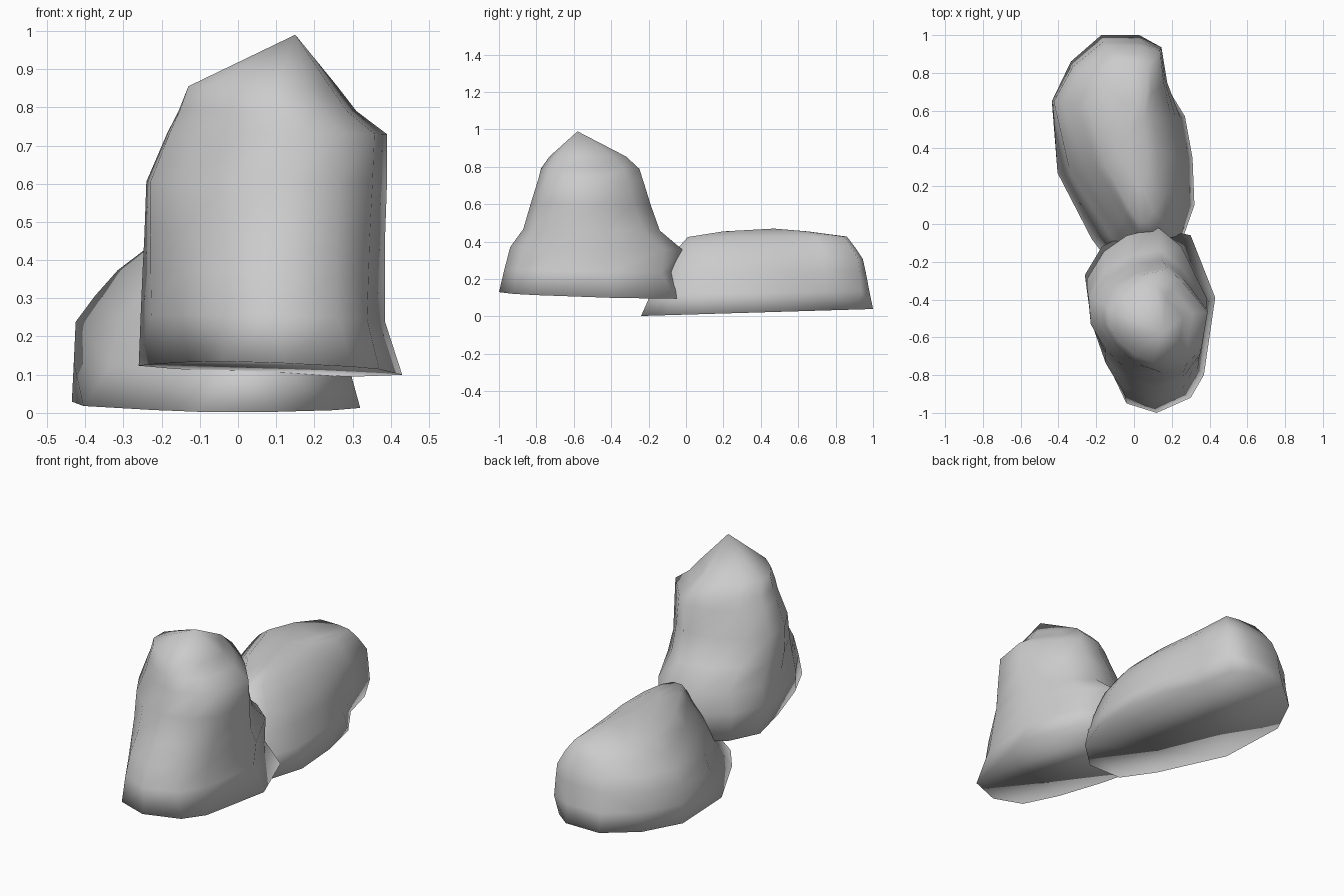
import bpy
import bmesh

cube = bpy.data.objects.get("Cube")
if cube:
    bpy.data.objects.remove(cube, do_unlink=True)

# Plain grey stone
stone = bpy.data.materials.new("grey_stone")
stone.use_nodes = True
colour = (0.6, 0.6, 0.6, 1)
stone.diffuse_color = colour
stone.node_tree.nodes["Principled BSDF"].inputs["Base Color"].default_value = colour


def normalise(outline):
    """Scale an outline so that it fills the unit square."""
    xs, ys = zip(*outline)
    left, right, front, back = min(xs), max(xs), min(ys), max(ys)
    return [((x - left) / (right - left), (y - front) / (back - front))
            for x, y in outline]


def make_rock(name, lower, upper, layers, apex, tilt):
    """Loft from the lower outline to the upper one, fitted to each layer's extents.

    A layer holds: height, left, right, front, back.
    """
    lower, upper = normalise(lower), normalise(upper)
    sides = len(lower)
    bm = bmesh.new()
    rings = []
    for index, (z, left, right, front, back) in enumerate(layers):
        # The corners draw in quickly above the wide foot
        blend = (index / (len(layers) - 1)) ** 0.5
        ring = []
        for (ax, ay), (bx, by) in zip(lower, upper):
            u = ax + (bx - ax) * blend
            v = ay + (by - ay) * blend
            x = left + (right - left) * u
            y = front + (back - front) * v
            lean = (tilt[0] * x + tilt[1] * y) * (1 - blend)
            ring.append(bm.verts.new((x, y, z + lean)))
        rings.append(ring)

    # Underside, walls and pointed crown
    bm.faces.new(rings[0])
    tip = bm.verts.new(apex)
    for i in range(sides):
        j = (i + 1) % sides
        for low, high in zip(rings, rings[1:]):
            bm.faces.new((low[i], low[j], high[j], high[i]))
        bm.faces.new((rings[-1][i], rings[-1][j], tip))
    bmesh.ops.recalc_face_normals(bm, faces=bm.faces[:])
    for face in bm.faces:
        face.smooth = True

    mesh = bpy.data.meshes.new(name)
    bm.to_mesh(mesh)
    bm.free()
    mesh.materials.append(stone)
    rock = bpy.data.objects.new(name, mesh)
    bpy.context.collection.objects.link(rock)


# Tall front rock: broad foot, upright flanks and a peak leaning to its left
tall_foot = [(-.26, -.27), (-.21, -.5), (-.13, -.76), (-.04, -.95),
             (.12, -1), (.3, -.92), (.37, -.8), (.43, -.39),
             (.3, -.06), (.12, -.02), (-.05, -.06), (-.17, -.12)]
tall_crown = [(-.13, -.46), (-.13, -.55), (-.08, -.63), (0, -.7),
              (.1, -.74), (.18, -.71), (.24, -.64), (.26, -.5),
              (.17, -.39), (.12, -.32), (.01, -.34), (-.07, -.39)]
make_rock("tall_rock", tall_foot, tall_crown, [
    (.105, -.26, .43, -1, -.02),
    (.24, -.255, .385, -.97, -.05),
    (.36, -.25, .385, -.94, -.02),
    (.46, -.245, .385, -.87, -.14),
    (.6, -.24, .39, -.83, -.19),
    (.73, -.185, .39, -.79, -.23),
    (.79, -.155, .31, -.775, -.25),
    (.855, -.13, .26, -.73, -.32),
], (.15, -.58, .99), (-.04, -.03))

# Low rear rock: long slab whose crest runs along its left side
low_foot = [(-.17, 1), (.03, 1), (.12, .93), (.16, .75), (.27, .57),
            (.31, .35), (.32, .1), (.25, -.1), (.1, -.24), (-.1, -.24),
            (-.22, -.08), (-.4, .27), (-.43, .65), (-.33, .86)]
low_crown = [(-.11, .86), (0, .86), (.08, .85), (.09, .7), (.1, .55),
             (.12, .38), (.12, .2), (.1, .08), (.07, .03), (.02, .03),
             (-.03, .11), (-.16, .32), (-.26, .62), (-.2, .76)]
make_rock("low_rock", low_foot, low_crown, [
    (.01, -.435, .32, -.24, 1),
    (.12, -.43, .29, -.19, .98),
    (.23, -.425, .26, -.13, .96),
    (.3, -.375, .23, -.09, .945),
    (.37, -.315, .18, -.04, .9),
    (.425, -.245, .125, .01, .86),
    (.455, -.13, .07, .2, .65),
], (-.03, .47, .47), (0, .03))
